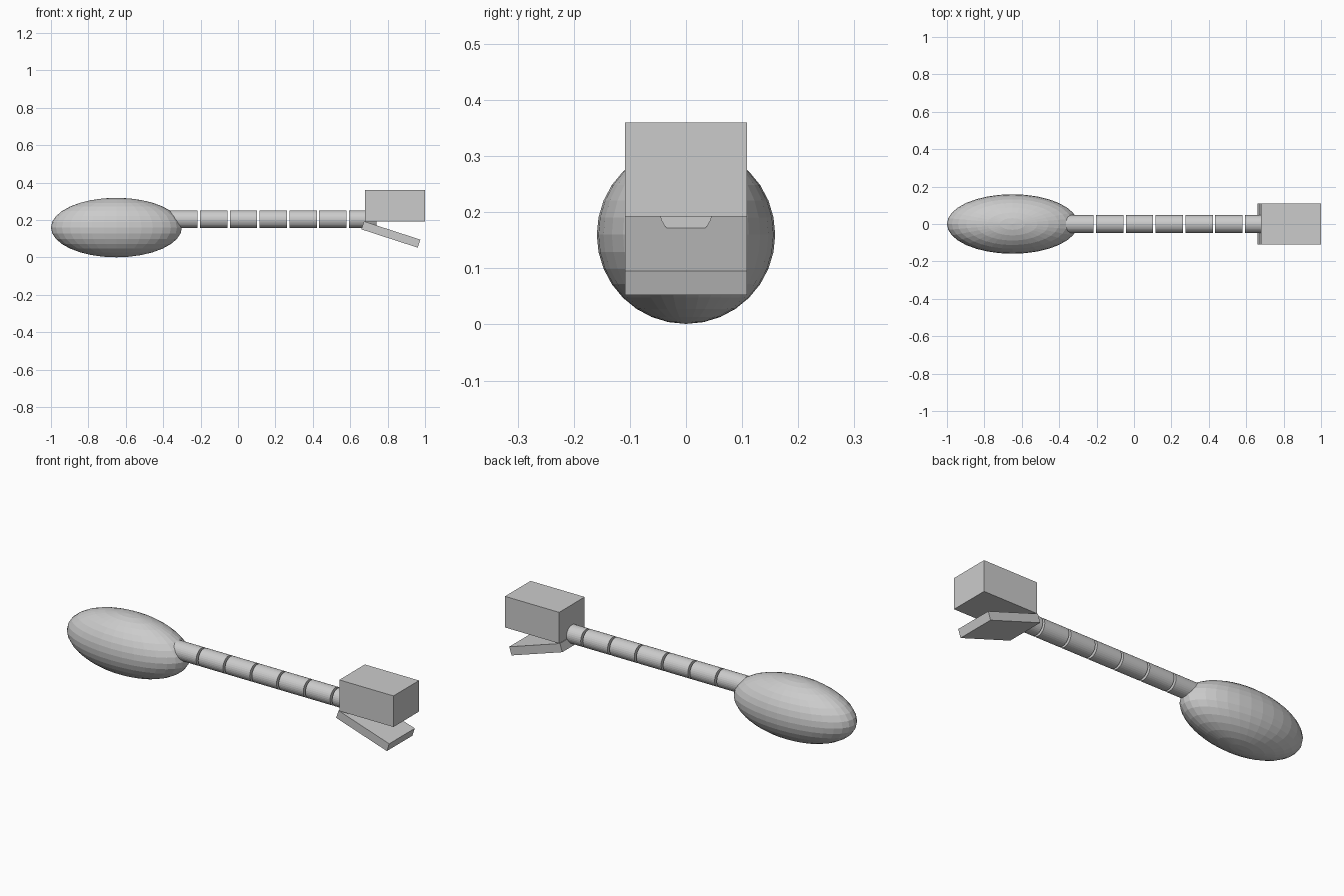
import bpy
import math

if "Cube" in bpy.data.objects:
    bpy.data.objects.remove(bpy.data.objects["Cube"])

grey = bpy.data.materials.new("light_grey")
grey.diffuse_color = (0.6, 0.6, 0.6, 1)
grey.use_nodes = True
grey.node_tree.nodes["Principled BSDF"].inputs["Base Color"].default_value = grey.diffuse_color


def finish(name):
    ob = bpy.context.object
    ob.name = name
    ob.data.materials.append(grey)
    return ob


def box(name, center, size, tilt=0.0):
    bpy.ops.mesh.primitive_cube_add(size=1, location=center, rotation=(0, tilt, 0))
    finish(name).scale = size


# Faceted egg-shaped body
bpy.ops.mesh.primitive_uv_sphere_add(segments=32, ring_count=16, radius=1,
                                     location=(-0.65, 0, 0.16))
finish("body").scale = (0.35, 0.159, 0.159)

# Row of separate neck segments with thin gaps
PITCH, LENGTH = 0.1592, 0.147
for i in range(7):
    bpy.ops.mesh.primitive_cylinder_add(vertices=32, radius=0.0475, depth=LENGTH,
                                        location=(-0.289 + i * PITCH, 0, 0.204),
                                        rotation=(0, math.pi / 2, 0))
    finish(f"neck_segment_{i + 1}")

# Head block and the open jaw hinged below it
box("head", (0.839, 0, 0.276), (0.322, 0.217, 0.167))
box("lower_jaw", (0.817, 0, 0.123), (0.317, 0.217, 0.045), math.radians(18))
